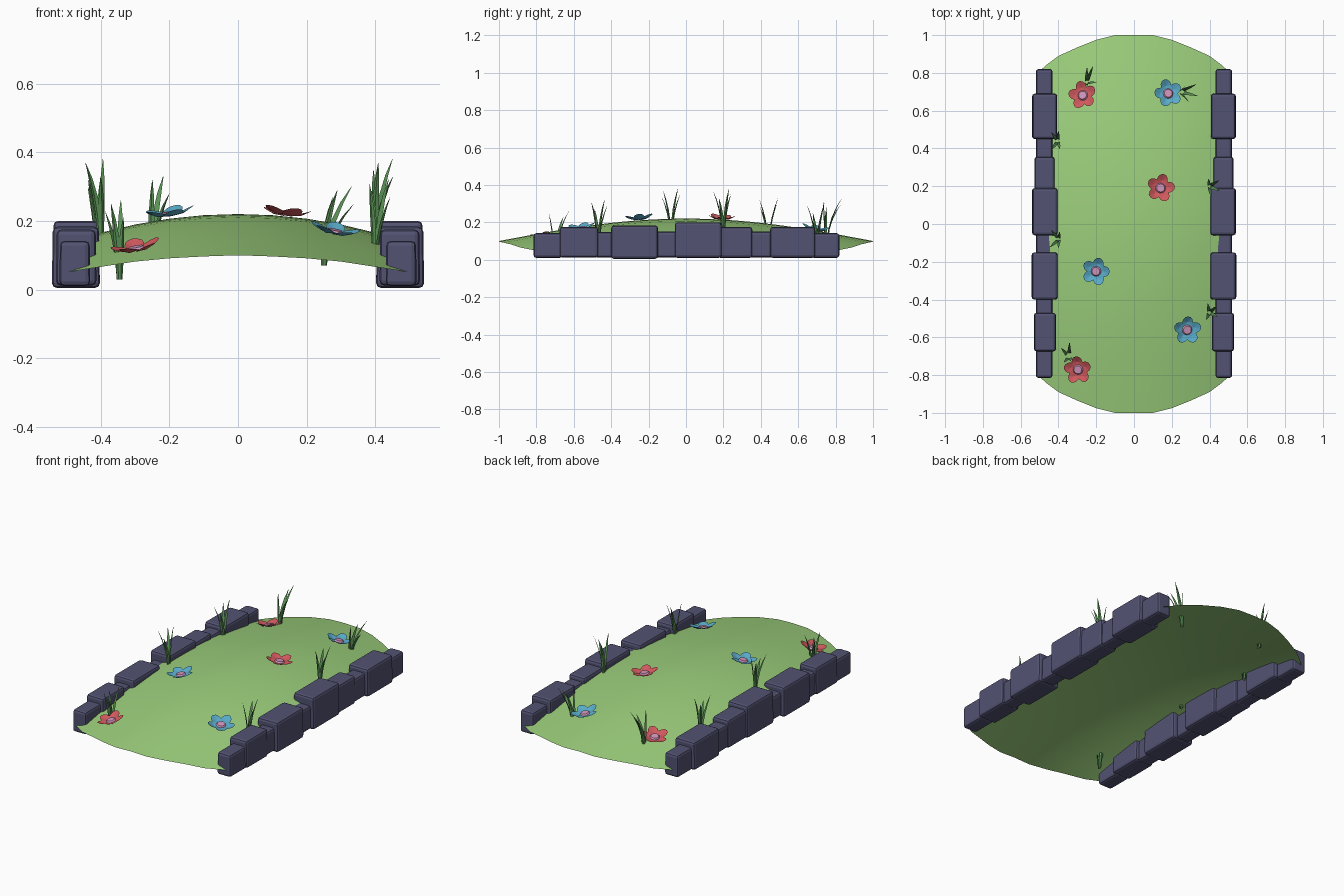
import bpy, bmesh, math, random
from mathutils import Vector, Matrix

if "Cube" in bpy.data.objects:
    bpy.data.objects.remove(bpy.data.objects["Cube"])
random.seed(4)

def mat(name, c):
    m = bpy.data.materials.new(name)
    m.diffuse_color = (*c, 1)
    m.use_nodes = True
    m.node_tree.nodes["Principled BSDF"].inputs["Base Color"].default_value = m.diffuse_color
    return m

TURF = mat("turf_green", (0.33, 0.62, 0.20))
STONE = mat("stone_slate", (0.085, 0.085, 0.17))
BLADE = mat("grass_dark", (0.10, 0.28, 0.09))
RED = mat("petal_red", (0.63, 0.10, 0.11))
BLUE = mat("petal_blue", (0.10, 0.40, 0.58))
PINK = mat("flower_pink", (0.65, 0.30, 0.50))

def finish(bm, name, mats, smooth=False):
    me = bpy.data.meshes.new(name)
    bm.to_mesh(me)
    bm.free()
    for m in mats:
        me.materials.append(m)
    for p in me.polygons:
        p.use_smooth = smooth
    ob = bpy.data.objects.new(name, me)
    bpy.context.collection.objects.link(ob)
    return ob

def height(x, y):
    return 0.10 + 0.12 * math.cos(math.pi / 2 * y) - 0.34 * x * x

# Domed turf sheet with rounded ends
bm = bmesh.new()
half = [(0.0, 1.0), (0.1, 1.0), (0.2, 0.975), (0.3, 0.935), (0.4, 0.89), (0.46, 0.845), (0.5, 0.81)]
cols = [(-x, e) for x, e in half[:0:-1]] + half
N = 24
grid = [[bm.verts.new((x, e * (2 * j / N - 1), height(x, e * (2 * j / N - 1))))
         for j in range(N + 1)] for x, e in cols]
for a, b in zip(grid, grid[1:]):
    for j in range(N):
        bm.faces.new((a[j], b[j], b[j + 1], a[j + 1]))
finish(bm, "turf", [TURF], True)

# Border stones: y start, y end, inner x, outer x, bottom, top
stones = [(-0.815, -0.66, 0.43, 0.52, 0.01, 0.142), (-0.675, -0.47, 0.412, 0.53, 0.012, 0.175),
          (-0.49, -0.38, 0.43, 0.52, 0.012, 0.148), (-0.40, -0.15, 0.402, 0.542, 0.005, 0.183),
          (-0.17, -0.04, 0.43, 0.52, 0.012, 0.15), (-0.06, 0.19, 0.402, 0.54, 0.01, 0.20),
          (0.17, 0.355, 0.418, 0.528, 0.01, 0.175), (0.335, 0.47, 0.43, 0.52, 0.012, 0.15),
          (0.45, 0.69, 0.405, 0.54, 0.01, 0.175), (0.67, 0.82, 0.43, 0.52, 0.01, 0.142)]
for side, label in ((1, "right"), (-1, "left")):
    for i, (y0, y1, x0, x1, z0, z1) in enumerate(stones):
        bm = bmesh.new()
        bmesh.ops.create_cube(bm, size=1)
        for v in bm.verts:
            k = 0.96 if v.co.z > 0 else 1.0
            v.co = Vector((side * ((x0 + x1) / 2 + v.co.x * (x1 - x0) * k),
                           (y0 + y1) / 2 + v.co.y * (y1 - y0), z0 if v.co.z < 0 else z1))
        if side < 0:
            bmesh.ops.reverse_faces(bm, faces=bm.faces)
        bmesh.ops.bevel(bm, geom=bm.edges[:], offset=0.014, segments=2, profile=0.5, affect='EDGES')
        finish(bm, f"border_stone_{label}_{i}", [STONE])

# Flowers: five cupped petals around a pink disc, tilted to the turf slope
def flower(name, x, y, petal_mat, lift, turn):
    bm = bmesh.new()
    for k in range(5):
        a = turn + k * math.tau / 5
        rot = Matrix.Rotation(a, 3, 'Z')
        rim = []
        mid = bm.verts.new(rot @ Vector((0.042, 0, 0.004)))
        for s in range(12):
            t = s * math.tau / 12
            u, w = 0.042 + 0.033 * math.cos(t), 0.029 * math.sin(t)
            r = math.hypot(u, w)
            rim.append(bm.verts.new(rot @ Vector((u, w, 0.022 * (r / 0.075) ** 2 + 0.003 * (k % 2)))))
        for s in range(12):
            bm.faces.new((mid, rim[s], rim[(s + 1) % 12]))
    n0 = len(bm.faces)
    bmesh.ops.create_cone(bm, cap_ends=True, segments=12, radius1=0.027, radius2=0.021,
                          depth=0.008, matrix=Matrix.Translation((0, 0, 0.009)))
    bm.faces.ensure_lookup_table()
    for f in bm.faces[n0:]:
        f.material_index = 1
    e = 0.01
    n = Vector((-(height(x + e, y) - height(x - e, y)) / (2 * e),
                -(height(x, y + e) - height(x, y - e)) / (2 * e), 1)).normalized()
    q = Vector((0, 0, 1)).rotation_difference(n).to_matrix().to_4x4()
    bm.transform(Matrix.Translation((x, y, height(x, y) + lift)) @ q)
    finish(bm, name, [petal_mat, PINK])

for i, (x, y, m, lift, turn) in enumerate([
        (-0.27, 0.68, RED, 0.0, 0.5), (0.14, 0.19, RED, 0.006, 0.1), (-0.295, -0.77, RED, 0.0, 0.4),
        (0.18, 0.69, BLUE, 0.01, 0.6), (-0.20, -0.25, BLUE, 0.016, 0.0), (0.28, -0.56, BLUE, 0.012, 0.3)]):
    flower(f"flower_{i}", x, y, m, lift, turn)

# Grass tufts: four curved, tapering three-sided blades each
def tuft(name, x, y, top, lean):
    bm = bmesh.new()
    for k in range(4):
        a = k * math.tau / 4 + random.uniform(-0.4, 0.4) + 0.9
        d = Vector((math.cos(a) * 0.6, math.sin(a), 0))
        w = Vector((-d.y, d.x, 0)).normalized()
        length = 0.23 * (1, 0.86, 0.95, 0.78)[k]
        base = Vector((x, y, top - 0.23)) + d * 0.008
        rings = []
        for t, r in ((0, 0.006), (0.3, 0.009), (0.55, 0.009), (0.8, 0.006), (1, 0.0007)):
            c = base + d * 0.05 * t * t + Vector((lean[0], lean[1], 0)) * t * t + Vector((0, 0, length * t))
            rings.append([bm.verts.new(c + w * r), bm.verts.new(c + d * r * 0.5), bm.verts.new(c - w * r)])
        for p, q in zip(rings, rings[1:]):
            for s in range(3):
                bm.faces.new((p[s], p[(s + 1) % 3], q[(s + 1) % 3], q[s]))
        bm.faces.new(rings[0])
        bm.faces.new(rings[-1])
    bmesh.ops.recalc_face_normals(bm, faces=bm.faces)
    finish(name=name, bm=bm, mats=[BLADE])

for i, (x, y, top, lean) in enumerate([
        (-0.40, -0.08, 0.38, (-0.02, 0)), (0.40, 0.20, 0.38, (0.02, 0)), (-0.405, 0.44, 0.33, (-0.01, 0)),
        (0.40, -0.47, 0.32, (0.01, 0)), (-0.345, -0.70, 0.26, (-0.01, 0.02)),
        (0.25, 0.70, 0.30, (0.055, 0)), (-0.25, 0.75, 0.33, (0.02, 0.03))]):
    tuft(f"grass_tuft_{i}", x, y, top, lean)
